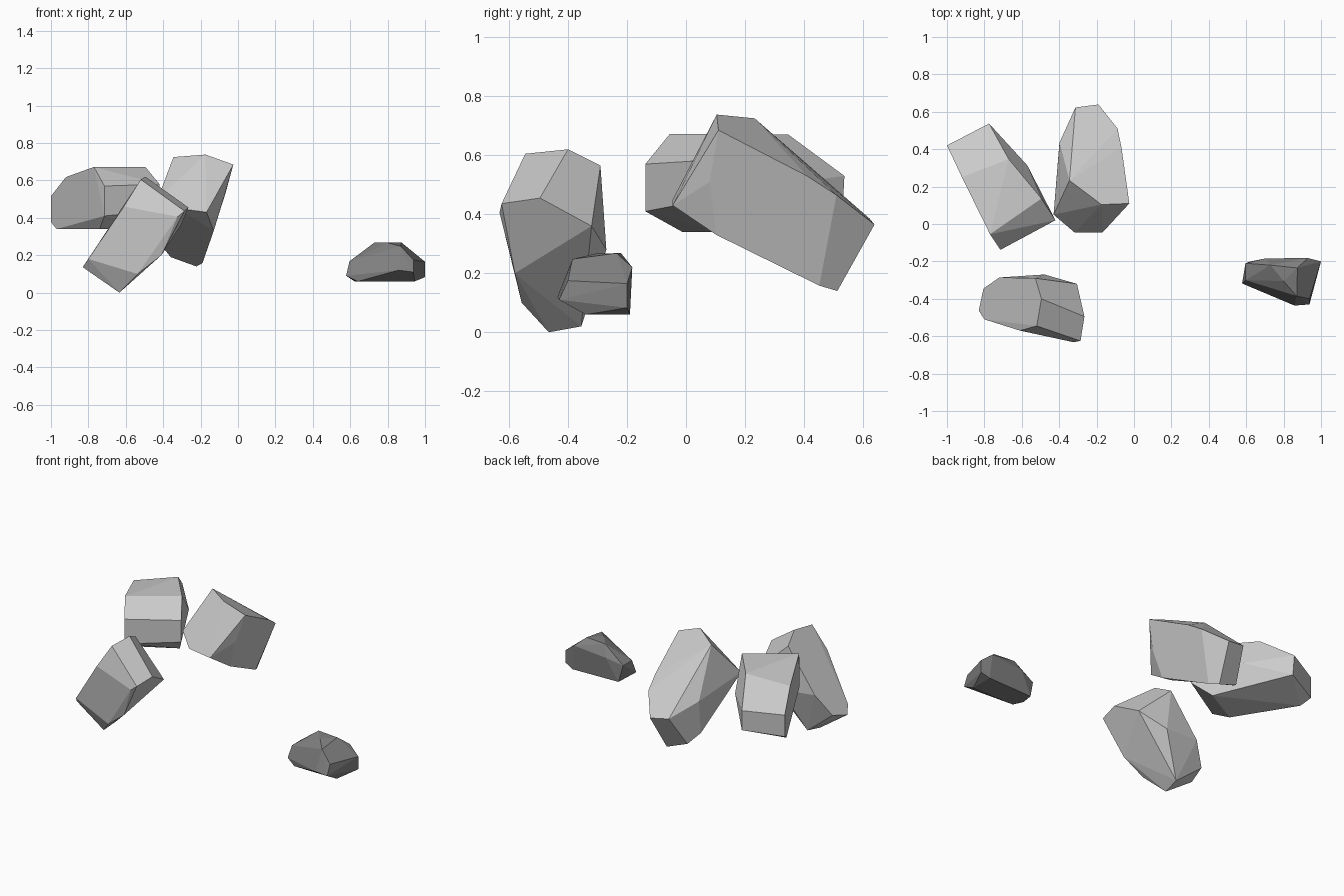
import bpy, bmesh, math


def rock(name, corners, material=None):
    """Faceted stone: convex hull of a few corners, near-flat facets merged."""
    bm = bmesh.new()
    for c in corners:
        bm.verts.new(c)
    out = bmesh.ops.convex_hull(bm, input=bm.verts[:])
    inner = {g for g in out["geom_interior"] + out["geom_unused"]
             if isinstance(g, bmesh.types.BMVert) and g.is_valid}
    bmesh.ops.delete(bm, geom=[v for v in inner if not v.link_faces], context='VERTS')
    bmesh.ops.dissolve_limit(bm, angle_limit=math.radians(6),
                             verts=bm.verts[:], edges=bm.edges[:])
    bmesh.ops.recalc_face_normals(bm, faces=bm.faces[:])
    mesh = bpy.data.meshes.new(name)
    bm.to_mesh(mesh)
    bm.free()
    if material:
        mesh.materials.append(material)
    obj = bpy.data.objects.new(name, mesh)
    bpy.context.collection.objects.link(obj)
    return obj


dark = bpy.data.materials.new("dark_stone")
dark.diffuse_color = (0.22, 0.22, 0.22, 1)

# Blocky stone at the back left
rock("left_rock", [
    (-1, .42, .516), (-.92, .25, .618), (-.77, -.055, .672), (-.714, -.138, .57),
    (-.714, -.138, .41), (-.74, -.012, .34), (-.97, .36, .34), (-1, .42, .377),
    (-.775, .537, .53), (-.67, .347, .67), (-.495, .136, .672), (-.42, .02, .58),
    (-.42, .02, .44), (-.57, .313, .5), (-.5, .12, .34), (-.77, .53, .4)])

# Tilted stone at the front
rock("front_rock", [
    (-.527, -.29, .565), (-.495, -.4, .62), (-.52, -.545, .605), (-.265, -.495, .455),
    (-.286, -.625, .436), (-.323, -.632, .406), (-.305, -.32, .36), (-.61, -.57, .46),
    (-.83, -.463, .136), (-.8, -.51, .18), (-.805, -.345, .17), (-.634, -.465, 0),
    (-.62, -.355, .02), (-.537, -.557, .1), (-.41, -.58, .2), (-.72, -.286, .3),
    (-.479, -.27, .28)])

# Large stone leaning at the back
rock("back_rock", [
    (-.345, .233, .725), (-.174, .104, .738), (-.025, .11, .685), (-.067, .41, .53),
    (-.088, .51, .465), (-.19, .639, .365), (-.313, .623, .385), (-.398, .436, .45),
    (-.43, .05, .5), (-.318, -.045, .45), (-.168, -.045, .43), (-.075, .08, .51),
    (-.13, .103, .33), (-.19, .452, .158), (-.222, .513, .14), (-.36, .5, .19),
    (-.4, .42, .24)])

# Small dark stone lying apart on the right
rock("small_dark_rock", [
    (.73, -.22, .268), (.874, -.235, .268), (.8, -.305, .267), (.87, -.385, .248),
    (.596, -.21, .168), (.596, -.3, .168), (.578, -.318, .09), (.938, -.4, .175),
    (.938, -.43, .11), (.858, -.436, .12), (1, -.2, .165), (1, -.2, .083),
    (.928, -.182, .22), (.703, -.184, .2), (.944, -.19, .06), (.944, -.34, .06),
    (.623, -.2, .06), (.64, -.34, .06)], dark)
